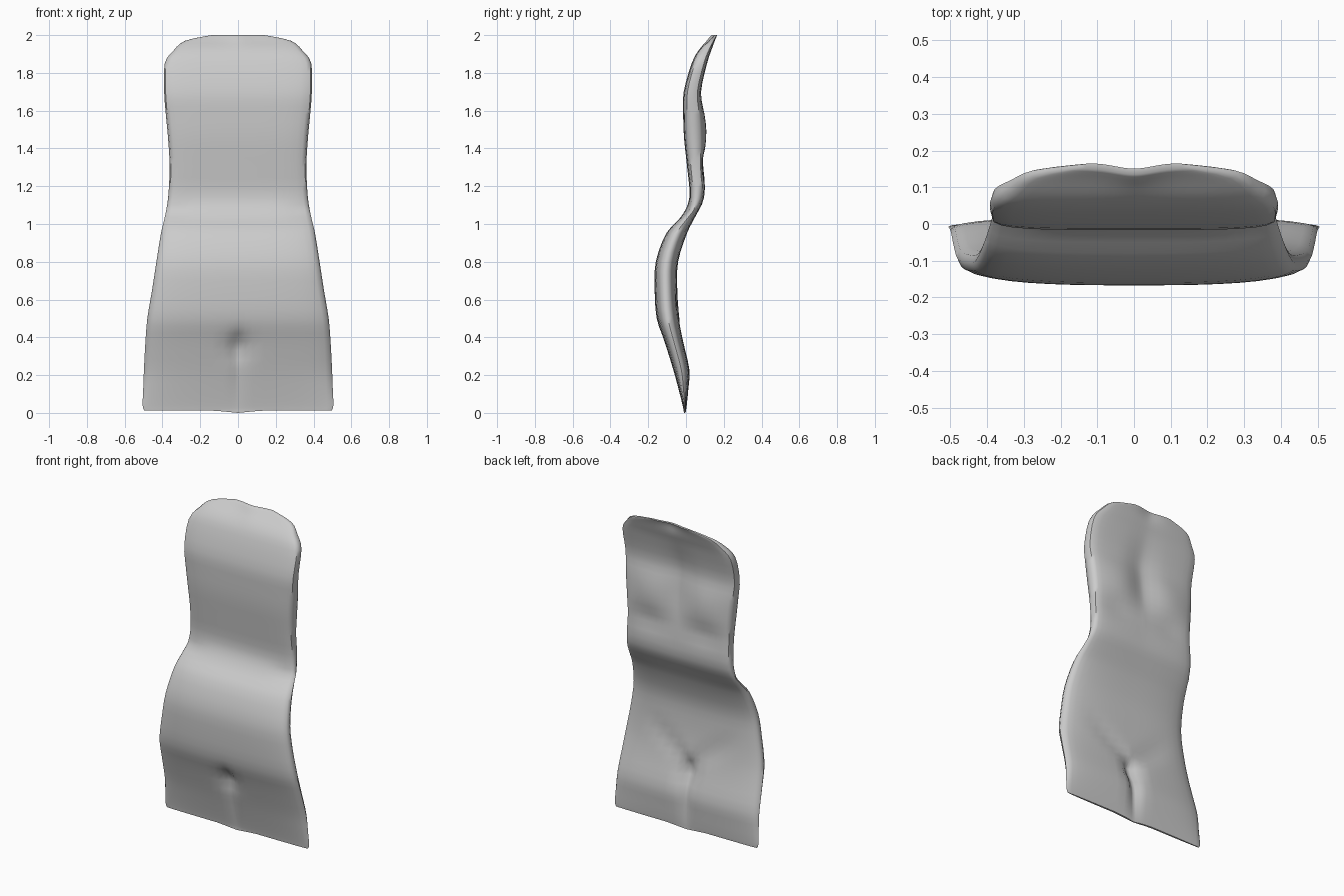
import bpy, bmesh, math

if "Cube" in bpy.data.objects:
    bpy.data.objects.remove(bpy.data.objects["Cube"])

# Body stations from bottom to top: z, half width, front y, back y
STATIONS = [
    (0.01, 0.495, -0.012, 0.000), (0.04, 0.505, -0.018, 0.004),
    (0.12, 0.502, -0.038, 0.012), (0.23, 0.498, -0.068, 0.018),
    (0.38, 0.490, -0.115, -0.015), (0.50, 0.480, -0.155, -0.035),
    (0.65, 0.455, -0.166, -0.046), (0.80, 0.432, -0.160, -0.042),
    (0.95, 0.408, -0.105, 0.005), (1.04, 0.387, -0.025, 0.050),
    (1.14, 0.370, 0.018, 0.096), (1.30, 0.362, 0.006, 0.100),
    (1.45, 0.370, -0.010, 0.098), (1.58, 0.382, -0.015, 0.092),
    (1.70, 0.391, -0.012, 0.080), (1.85, 0.388, 0.030, 0.112),
    (1.92, 0.340, 0.068, 0.135), (1.97, 0.280, 0.120, 0.153),
    (2.00, 0.140, 0.150, 0.167)]
HALF = [0.03, 0.08, 0.16, 0.28, 0.4, 0.52, 0.64, 0.75, 0.85, 0.93, 0.98]
COLS = [-1.0] + [-u for u in reversed(HALF)] + [0.0] + HALF + [1.0]


def smooth_stations(pts, steps):
    """Pass a smooth curve through the stations."""
    out = []
    for i in range(len(pts) - 1):
        a, b = pts[max(i - 1, 0)], pts[i]
        c, d = pts[i + 1], pts[min(i + 2, len(pts) - 1)]
        for k in range(steps):
            t = k / steps
            out.append([0.5 * (2 * q + (r - p) * t
                               + (2 * p - 5 * q + 4 * r - s) * t * t
                               + (3 * q - p - 3 * r + s) * t ** 3)
                        for p, q, r, s in zip(a, b, c, d)])
    return out + [list(pts[-1])]


def bump(x, z, cx, cz, rx, rz):
    return math.exp(-((x - cx) / rx) ** 2 - ((z - cz) / rz) ** 2)


def ramp(v, a, b):
    t = min(max((v - a) / (b - a), 0), 1)
    return t * t * (3 - 2 * t)


def surface(u, z, w, yf, yb, side):
    x, mid, half = w * u, (yf + yb) / 2, (yb - yf) / 2
    n = 2.8 + 1.6 * ramp(z, 0.9, 1.3)
    h = half * max(1 - abs(u) ** n, 0) ** (1 / n)
    ax = abs(x)
    # pinched hollow where the legs meet
    h *= 1 - 0.9 * bump(x, z, 0, 0.35, 0.05, 0.06)
    leg = 1 - ramp(z, 0.33, 0.42)
    if side > 0:
        # groove between the legs and the two groin folds
        h *= 1 - 0.75 * leg * math.exp(-(x / 0.035) ** 2)
        fold = math.exp(-((z - 0.40 - 0.75 * ax) / 0.05) ** 2)
        h -= 0.012 * fold * ramp(0.36 - ax, 0, 0.2) * ramp(half, 0, 0.03)
        # chest hollow, ribs and chest swell
        h -= 0.026 * bump(x, z, 0, 1.58, 0.09, 0.24)
        h += 0.012 * bump(ax, z, 0.19, 1.50, 0.12, 0.11)
        h -= 0.016 * bump(ax, z, 0.19, 1.32, 0.13, 0.06)
    else:
        # seam between the legs and soft waist creases
        h *= 1 - 0.35 * leg * math.exp(-(x / 0.03) ** 2)
        h -= 0.012 * bump(ax, z, 0.34, 1.07, 0.08, 0.03)
    # dip in the middle of the top rim
    y = mid + side * h - 0.015 * bump(x, z, 0, 2.0, 0.07, 0.05)
    return x, y, z


bm = bmesh.new()
rings = []
for z, w, yf, yb in smooth_stations(STATIONS, 3):
    front = [bm.verts.new(surface(u, z, w, yf, yb, -1)) for u in COLS]
    back = [bm.verts.new(surface(u, z, w, yf, yb, 1)) for u in COLS[1:-1]]
    rings.append(front + back[::-1])

# Skin between neighbouring rings
count = len(rings[0])
for low, high in zip(rings, rings[1:]):
    for i in range(count):
        j = (i + 1) % count
        bm.faces.new((low[i], low[j], high[j], high[i]))

# Close the hem and the top rim
for ring in (rings[0], rings[-1]):
    last = len(COLS) - 1
    for i in range(last):
        quad = [ring[i], ring[i + 1], ring[(count - i - 1) % count], ring[(count - i) % count]]
        face = list(dict.fromkeys(quad))
        if len(face) > 2:
            bm.faces.new(face)
# Lower the hem slightly in the middle
for v in rings[0]:
    v.co.z = 0.012 * min(abs(v.co.x) / 0.12, 1)
bmesh.ops.recalc_face_normals(bm, faces=bm.faces[:])

mesh = bpy.data.meshes.new("torso_shell")
bm.to_mesh(mesh)
bm.free()
grey = bpy.data.materials.new("light_grey")
grey.diffuse_color = (0.6, 0.6, 0.6, 1)
grey.use_nodes = True
grey.node_tree.nodes["Principled BSDF"].inputs["Base Color"].default_value = grey.diffuse_color
mesh.materials.append(grey)
body = bpy.data.objects.new("torso_shell", mesh)
bpy.context.collection.objects.link(body)
bpy.context.view_layer.objects.active = body
body.select_set(True)
bpy.ops.object.shade_smooth_by_angle(angle=math.radians(50))
